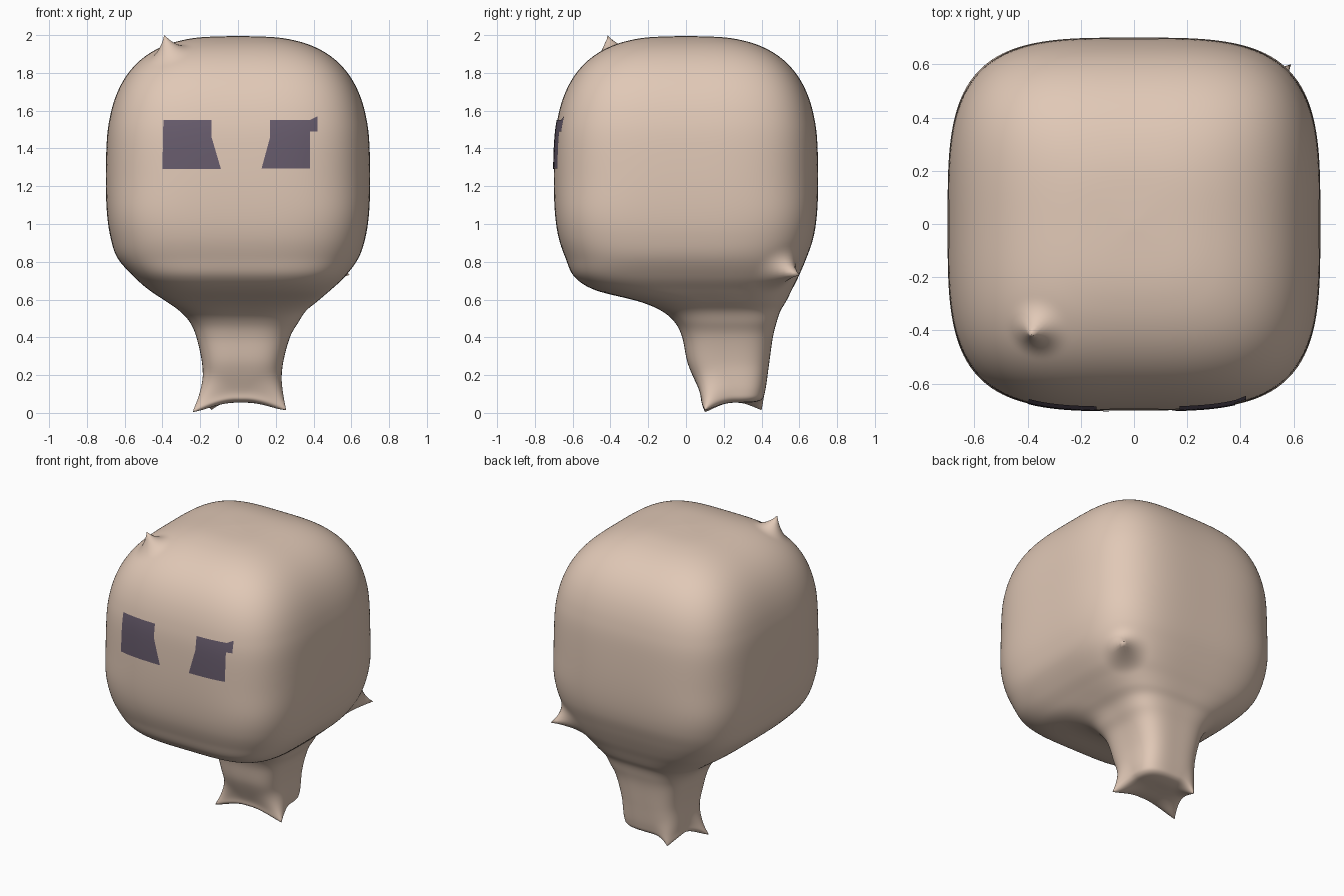
import bpy, bmesh, math
from mathutils import Vector
from mathutils.bvhtree import BVHTree

if "Cube" in bpy.data.objects:
    bpy.data.objects.remove(bpy.data.objects["Cube"], do_unlink=True)


def make_material(name, colour):
    mat = bpy.data.materials.new(name)
    mat.use_nodes = True
    mat.diffuse_color = colour
    mat.node_tree.nodes["Principled BSDF"].inputs["Base Color"].default_value = colour
    return mat


skin = make_material("warm tan", (0.75, 0.58, 0.47, 1))
eye_paint = make_material("dusky violet", (0.135, 0.105, 0.15, 1))


def add_object(name, bm, mat):
    mesh = bpy.data.meshes.new(name)
    bmesh.ops.recalc_face_normals(bm, faces=bm.faces)
    for face in bm.faces:
        face.smooth = True
    bm.to_mesh(mesh)
    bm.free()
    mesh.materials.append(mat)
    obj = bpy.data.objects.new(name, mesh)
    bpy.context.collection.objects.link(obj)


def skin_rings(bm, rings):
    """Bridge consecutive closed rings of points and cap both ends."""
    loops = [[bm.verts.new(p) for p in ring] for ring in rings]
    for low, high in zip(loops, loops[1:]):
        for i in range(len(low)):
            j = (i + 1) % len(low)
            bm.faces.new((low[i], low[j], high[j], high[i]))
    bm.faces.new(loops[0][::-1])
    bm.faces.new(loops[-1])


def catmull(a, b, c, d, t):
    return tuple(0.5 * (2*q + (r - p)*t + (2*p - 5*q + 4*r - s)*t*t
                        + (3*q - p - 3*r + s)*t**3)
                 for p, q, r, s in zip(a, b, c, d))


def section(row, count=224):
    """Rounded-square cross-section filling the given bounds."""
    z, x0, x1, y0, y1, n = row
    points = []
    for i in range(count):
        a = math.tau * (i + 0.5) / count
        c, s = math.cos(a), math.sin(a)
        r = (abs(c)**n + abs(s)**n) ** (-1 / n)
        points.append(((x0 + x1)/2 + (x1 - x0)/2*c*r,
                       (y0 + y1)/2 + (y1 - y0)/2*s*r, z))
    return points


# Neck and flared underside: height, left/right bounds, front/back bounds, squareness
rows = [
    (.055, 0, .04, .22, .26, 3.4),
    (.055, -.12, .16, .14, .34, 3.4),
    (.07, -.18, .21, .085, .40, 3.4),
    (.12, -.185, .226, .07, .42, 3.4),
    (.26, -.19, .238, .01, .44, 3.4),
    (.4, -.22, .275, -.02, .46, 3.4),
    (.48, -.255, .32, -.06, .48, 3.4),
    (.54, -.31, .36, -.13, .50, 3.4),
    (.59, -.38, .42, -.25, .53, 3.5),
    (.65, -.47, .49, -.48, .56, 3.8),
    (.72, -.55, .565, -.59, .595, 4),
]
# Lower head: height and half width
for z, r in [(.82, .638), (.93, .675), (1.06, .694)]:
    rows.append((z, -r, r, -r, r, 3.8))
# Domed upper head follows a superellipse
middle, rise, power = 1.24, .755, 2.9
for k in range(11):
    angle = math.pi / 2 * k / 10
    z = middle + rise * math.sin(angle)**(2 / power)
    r = max(.7 * max(math.cos(angle), 0)**(2 / power), .02)
    rows.append((z, -r, r, -r, r, 3.6))

steps = 7
padded = [rows[0]] + rows + [rows[-1]]
rings = [section(catmull(*padded[i:i + 4], k / steps))
         for i in range(len(rows) - 1) for k in range(steps)]
rings.append(section(rows[-1]))
bm = bmesh.new()
skin_rings(bm, rings)


# Pinched points pulled out of the corners
def pinch(near, tip, radius):
    near, tip = Vector(near), Vector(tip)
    anchor = min(bm.verts, key=lambda v: (v.co - near).length).co.copy()
    for v in bm.verts:
        distance = (v.co - anchor).length
        if distance < radius:
            v.co += (tip - anchor) * (1 - distance / radius)**2.4


pinch((-.36, -.39, 1.9), (-.39, -.415, 2), .13)      # crown
pinch((.5, .51, .75), (.59, .6, .73), .16)           # back of head
pinch((-.165, .115, .08), (-.24, .1, .005), .16)     # neck corners
pinch((.19, .115, .08), (.255, .1, .015), .16)
pinch((-.15, .38, .08), (-.14, .4, .015), .13)

bmesh.ops.recalc_face_normals(bm, faces=bm.faces)
surface = BVHTree.FromBMesh(bm)
add_object("head_and_neck", bm, skin)


# Eyes: thin patches draped over the front of the head
def eye(name, quads, cuts=10):
    bm = bmesh.new()
    for quad in quads:
        a, b, c, d = (Vector(p) for p in quad)
        grid = []
        for j in range(cuts + 1):
            v = j / cuts
            line = []
            for i in range(cuts + 1):
                p = a.lerp(b, i / cuts).lerp(d.lerp(c, i / cuts), v)
                hit = surface.ray_cast(Vector((p.x, -2, p.y)), Vector((0, 1, 0)))[0]
                line.append(bm.verts.new((p.x, hit.y - 0.004, p.y)))
            grid.append(line)
        for low, high in zip(grid, grid[1:]):
            for i in range(cuts):
                bm.faces.new((low[i], low[i + 1], high[i + 1], high[i]))
    bmesh.ops.remove_doubles(bm, verts=bm.verts, dist=0.0005)
    add_object(name, bm, eye_paint)


eye("right_eye", [
    [(-.4, 1.29), (-.09, 1.29), (-.14, 1.46), (-.397, 1.46)],
    [(-.397, 1.46), (-.14, 1.46), (-.14, 1.55), (-.395, 1.55)]])
eye("left_eye", [
    [(.125, 1.295), (.38, 1.295), (.38, 1.46), (.17, 1.46)],
    [(.17, 1.46), (.38, 1.46), (.38, 1.55), (.17, 1.55)],
    [(.38, 1.49), (.42, 1.49), (.42, 1.57), (.38, 1.55)]])
